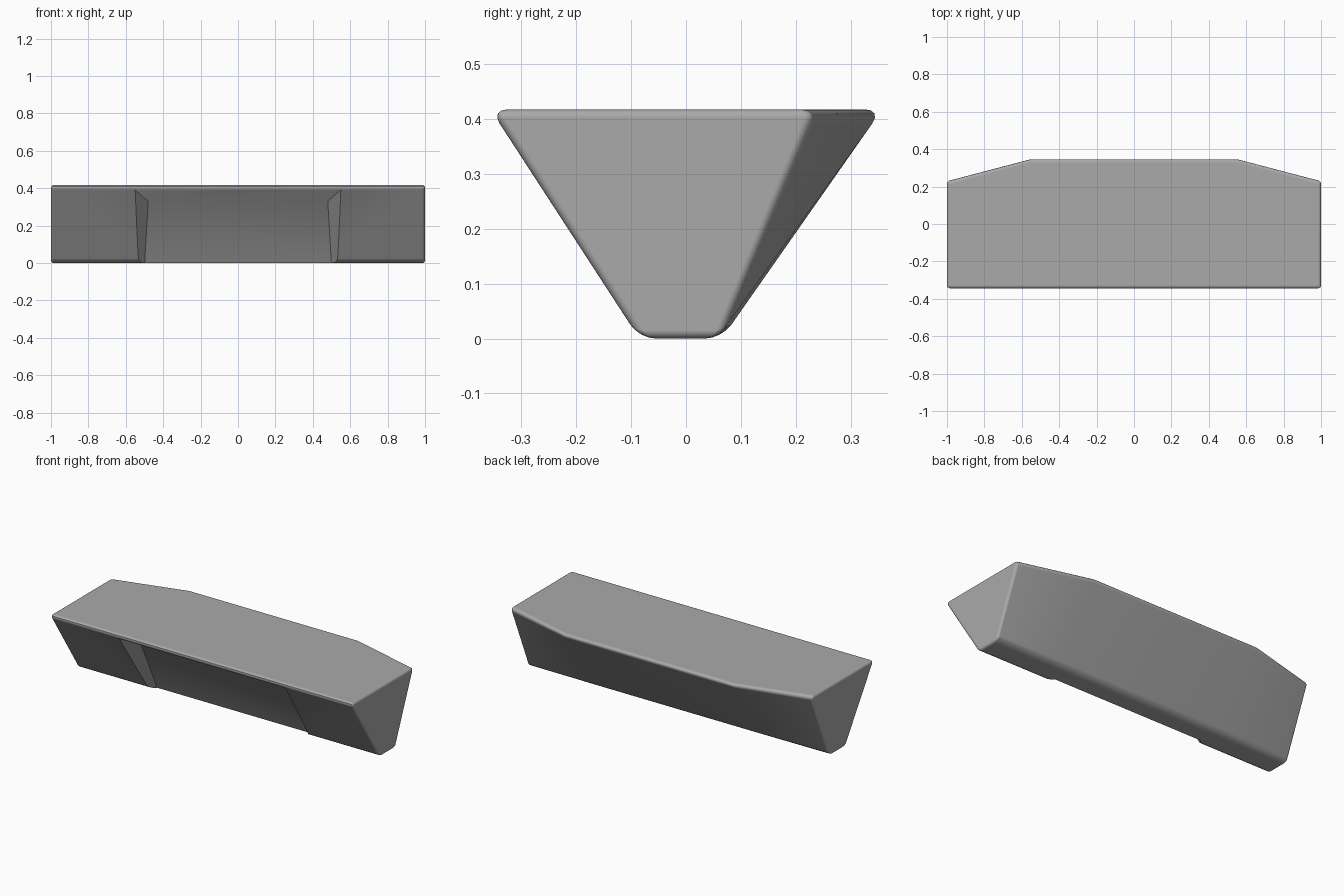
import bpy, bmesh, math

if "Cube" in bpy.data.objects:
    bpy.data.objects.remove(bpy.data.objects["Cube"])

H = 0.417  # overall height

def mesh_object(name, bm):
    bmesh.ops.recalc_face_normals(bm, faces=bm.faces)
    mesh = bpy.data.meshes.new(name)
    bm.to_mesh(mesh)
    bm.free()
    obj = bpy.data.objects.new(name, mesh)
    bpy.context.collection.objects.link(obj)
    return obj

# Wedge body: wide top outline with clipped back corners, narrow foot outline
top = [(-1, -.356), (1, -.356), (1, .238), (.56, .357), (-.56, .357), (-1, .238)]
foot = [(-1, -.085), (1, -.085), (1, .065), (.56, .065), (-.56, .065), (-1, .065)]
bm = bmesh.new()
tv = [bm.verts.new((x, y, H)) for x, y in top]
fv = [bm.verts.new((x, y, 0)) for x, y in foot]
bm.faces.new(tv)
bm.faces.new(fv[::-1])
for i in range(6):
    j = (i + 1) % 6
    bm.faces.new((fv[i], fv[j], tv[j], tv[i]))

# Full rounding on long edges, half on the end caps, none on the back creases
weight = bm.edges.layers.float.new("bevel_weight_edge")
for e in bm.edges:
    a, b = e.verts
    if abs(a.co.x - b.co.x) > 0.1:
        e[weight] = 1.0
    elif abs(a.co.x) > 0.99:
        e[weight] = 0.5
body = mesh_object("wedge_body", bm)

# Recess cutter: flared pocket in the front, open at the bottom
mouth = [(.55, -.3385, .39), (.528, -.0525, -.05)]
floor = [(.48, -.23, .33), (.502, -.023, -.05)]
bm = bmesh.new()
for m, f in zip(mouth, floor):
    outer = [f[k] + 2 * (m[k] - f[k]) for k in range(3)]
    for p in (f, outer):
        for s in (-1, 1):
            bm.verts.new((s * p[0], p[1], p[2]))
bmesh.ops.convex_hull(bm, input=bm.verts)
cutter = mesh_object("recess_cutter", bm)
cutter.hide_render = True

bevel = body.modifiers.new("rounding", 'BEVEL')
bevel.limit_method = 'WEIGHT'
bevel.width = 0.03
bevel.segments = 4
cut = body.modifiers.new("recess", 'BOOLEAN')
cut.object = cutter
cut.operation = 'DIFFERENCE'
cut.solver = 'EXACT'

bpy.context.view_layer.objects.active = body
body.select_set(True)
for name in ("rounding", "recess"):
    bpy.ops.object.modifier_apply(modifier=name)
bpy.data.objects.remove(cutter)

# Soft shading that keeps the large faces flat
bpy.ops.object.shade_smooth_by_angle(angle=math.radians(40))
body.modifiers.new("flat_normals", 'WEIGHTED_NORMAL').keep_sharp = True

grey = bpy.data.materials.new("mid_grey")
grey.diffuse_color = (0.4, 0.4, 0.4, 1)
grey.use_nodes = True
grey.node_tree.nodes["Principled BSDF"].inputs["Base Color"].default_value = grey.diffuse_color
body.data.materials.clear()
body.data.materials.append(grey)
